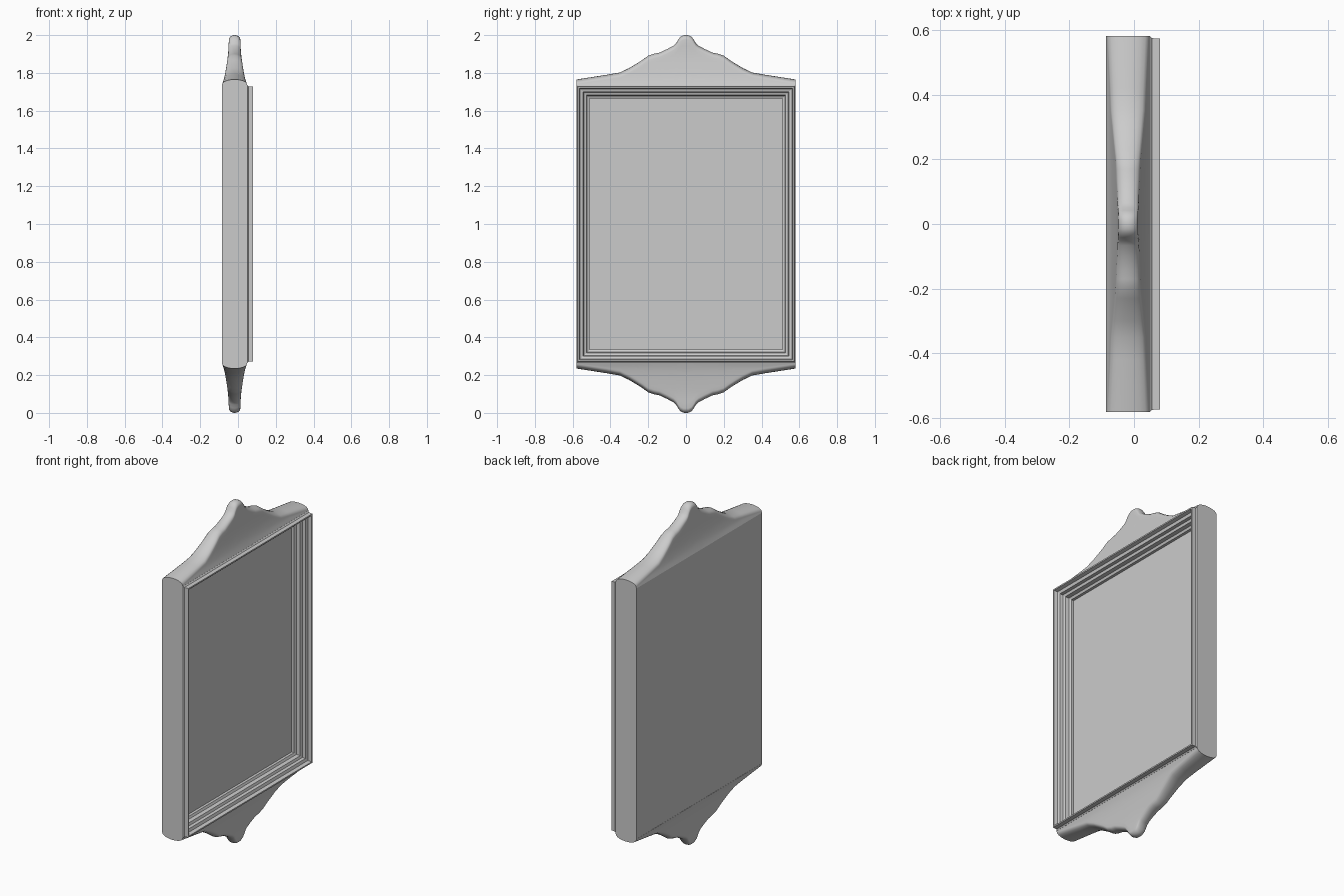
import bpy, bmesh, math

if "Cube" in bpy.data.objects:
    bpy.data.objects.remove(bpy.data.objects["Cube"])

HALF_Y, HALF_Z, MID_Z = 0.58, 0.735, 1.0
CENTRE_X = -0.018


def finish(name, bm, smooth=None):
    bmesh.ops.recalc_face_normals(bm, faces=bm.faces)
    mesh = bpy.data.meshes.new(name)
    bm.to_mesh(mesh)
    bm.free()
    ob = bpy.data.objects.new(name, mesh)
    bpy.context.collection.objects.link(ob)
    if smooth:
        bpy.ops.object.select_all(action='DESELECT')
        ob.select_set(True)
        bpy.context.view_layer.objects.active = ob
        bpy.ops.object.shade_smooth_by_angle(angle=math.radians(smooth))
    return ob


def rect_loft(name, profile, cap_end):
    """Sweep an (inset, x) profile around the rectangle."""
    bm = bmesh.new()
    rings = []
    for d, x in profile:
        y, z = HALF_Y - d, HALF_Z - d
        rings.append([bm.verts.new((x, sy * y, MID_Z + sz * z))
                      for sy, sz in ((-1, -1), (1, -1), (1, 1), (-1, 1))])
    for a, b in zip(rings, rings[1:]):
        for i in range(4):
            j = (i + 1) % 4
            bm.faces.new((a[i], a[j], b[j], b[i]))
    bm.faces.new(rings[0])
    if cap_end:
        bm.faces.new(rings[-1])
    return finish(name, bm)


def interp(points, t):
    for (a, va), (b, vb) in zip(points, points[1:]):
        if t <= b:
            return va + (vb - va) * max(0, t - a) / (b - a)
    return points[-1][1]


# frame body with stepped moulding on the +x face
rect_loft("frame", [(0, -0.085), (0, 0.05), (0.006, 0.056), (0.007, 0.08),
                    (0.015, 0.08), (0.02, 0.06), (0.036, 0.055),
                    (0.039, 0.038), (0.053, 0.033), (0.057, 0.012),
                    (0.07, 0.006), (0.07, -0.02)], False)

# flat inset panel
rect_loft("panel", [(0.065, -0.02), (0.065, -0.01)], True)

# crest silhouette (|y|, z) and flank half thickness (z, half x)
OUTLINE = [(0, 2.0), (0.015, 1.999), (0.03, 1.991), (0.042, 1.975),
           (0.052, 1.957), (0.066, 1.944), (0.10, 1.926), (0.14, 1.907),
           (0.17, 1.901), (0.20, 1.891), (0.23, 1.869), (0.26, 1.85),
           (0.30, 1.826), (0.35, 1.802), (0.42, 1.79), (0.58, 1.765)]
FLANK = [(1.733, 0.068), (1.76, 0.058), (1.80, 0.049), (1.85, 0.041),
         (1.90, 0.034), (1.95, 0.031), (2.0, 0.03)]


def crest(name, side):
    bm = bmesh.new()
    stations = [(-y, z) for y, z in OUTLINE[:0:-1]] + OUTLINE
    rows = []
    for y, top in stations:
        shoulder = top - 0.024
        half = [(interp(FLANK, z), z) for z in
                (1.733 + (shoulder - 1.733) * k / 8 for k in range(9))]
        w = half[-1][0]
        half += [(w * math.cos(a), shoulder + 0.024 * math.sin(a))
                 for a in (math.pi * k / 10 for k in range(1, 6))]
        section = half + [(-x, z) for x, z in half[-2::-1]]
        rows.append([bm.verts.new((CENTRE_X + x, y, MID_Z + side * (z - MID_Z)))
                     for x, z in section])
    for a, b in zip(rows, rows[1:]):
        for i in range(len(a) - 1):
            bm.faces.new((a[i], a[i + 1], b[i + 1], b[i]))
    bm.faces.new(rows[0])
    bm.faces.new(rows[-1])
    # closing face against the frame
    bm.faces.new([r[0] for r in rows] + [r[-1] for r in reversed(rows)])
    return finish(name, bm, 40)


# matching ornaments above and below
crest("top_crest", 1)
crest("bottom_crest", -1)
